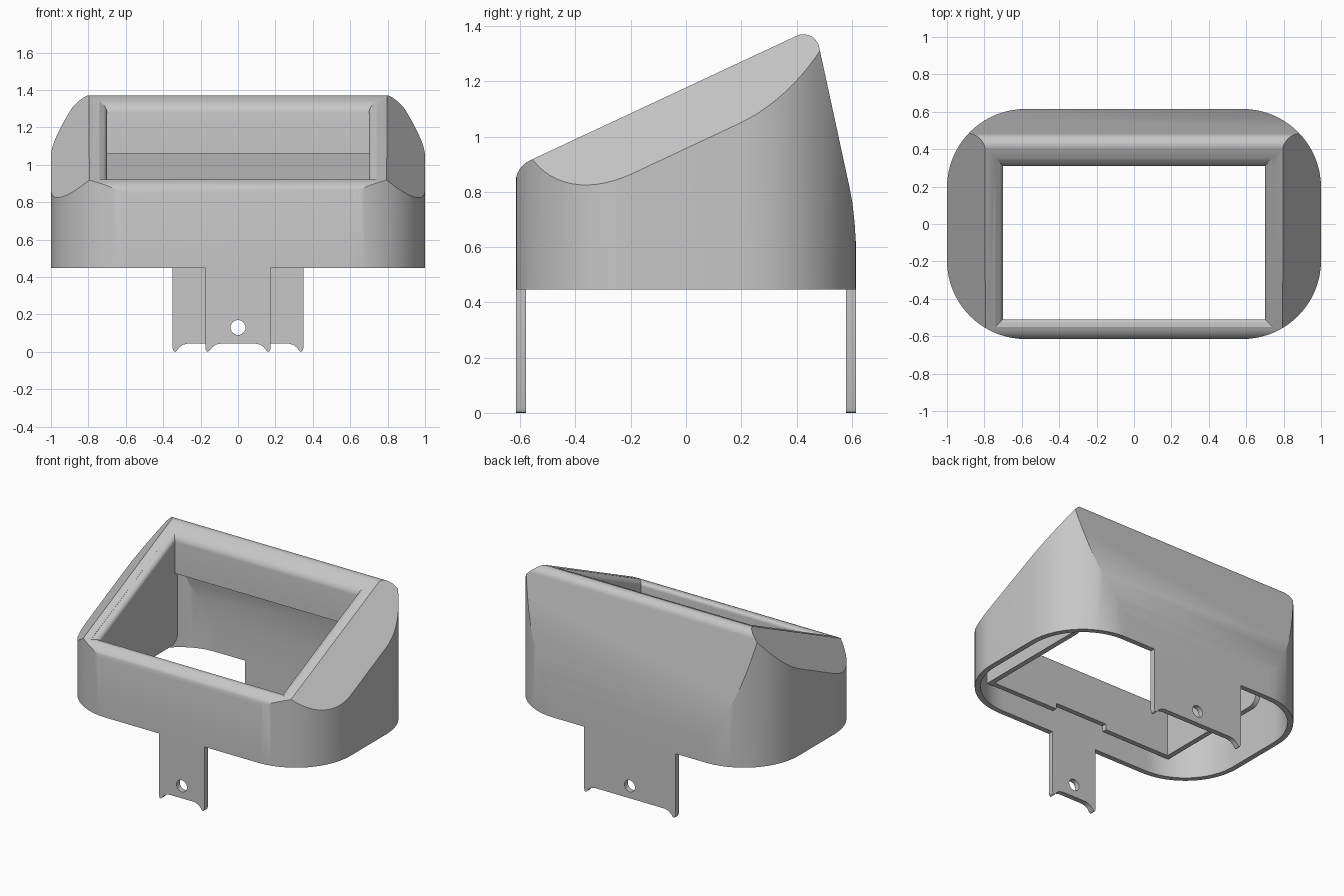
import bpy, bmesh, math
from mathutils import Vector

cube = bpy.data.objects.get("Cube")
if cube:
    bpy.data.objects.remove(cube, do_unlink=True)

grey = bpy.data.materials.new("light_grey")
grey.use_nodes = True
grey.diffuse_color = (0.57, 0.57, 0.57, 1)
grey.node_tree.nodes["Principled BSDF"].inputs["Base Color"].default_value = (0.57, 0.57, 0.57, 1)

WALL = 0.036      # shell thickness
BASE = 0.447      # underside of the housing
SLOPE = 0.469     # rise of the sloped top per unit of y


def top_z(y):
    return 1.173 + SLOPE * y


def finish(name, bm):
    bmesh.ops.recalc_face_normals(bm, faces=bm.faces)
    mesh = bpy.data.meshes.new(name)
    bm.to_mesh(mesh)
    bm.free()
    mesh.materials.append(grey)
    obj = bpy.data.objects.new(name, mesh)
    bpy.context.collection.objects.link(obj)
    return obj


def loft(name, loops):
    """Closed solid through a list of equal-length point loops."""
    bm = bmesh.new()
    rings = [[bm.verts.new(p) for p in loop] for loop in loops]
    n = len(rings[0])
    for a, b in zip(rings, rings[1:]):
        for i in range(n):
            bm.faces.new((a[i], a[(i + 1) % n], b[(i + 1) % n], b[i]))
    bm.faces.new(rings[0])
    bm.faces.new(rings[-1])
    return finish(name, bm)


def prism(name, pts, axis, a, b):
    """Extrude a 2D outline along an axis from a to b."""
    place = {"x": lambda p, d: (d, p[0], p[1]),
             "y": lambda p, d: (p[0], d, p[1]),
             "z": lambda p, d: (p[0], p[1], d)}[axis]
    return loft(name, [[place(p, d) for p in pts] for d in (a, b)])


def box(name, x, y, z):
    return prism(name, [(x[0], y[0]), (x[1], y[0]), (x[1], y[1]), (x[0], y[1])], "z", *z)


def boolean(obj, tool, operation):
    mod = obj.modifiers.new("cut", "BOOLEAN")
    mod.operation, mod.object, mod.solver = operation, tool, "EXACT"
    bpy.context.view_layer.update()
    mesh = bpy.data.meshes.new_from_object(obj.evaluated_get(bpy.context.evaluated_depsgraph_get()))
    obj.modifiers.clear()
    obj.data = mesh
    bpy.data.objects.remove(tool, do_unlink=True)


def arc(cx, cy, r, a0, a1, n):
    return [(cx + r * math.cos(math.radians(a0 + (a1 - a0) * i / n)),
             cy + r * math.sin(math.radians(a0 + (a1 - a0) * i / n))) for i in range(n + 1)]


def inset(pts, d):
    """Move a counter-clockwise outline inwards by d."""
    out = []
    for i, p in enumerate(pts):
        p, prev, nxt = Vector(p), Vector(pts[i - 1]), Vector(pts[(i + 1) % len(pts)])
        e1, e2 = (p - prev).normalized(), (nxt - p).normalized()
        n1, n2 = Vector((-e1.y, e1.x)), Vector((-e2.y, e2.x))
        out.append(tuple(p + (n1 + n2) * (d / (1 + n1.dot(n2)))))
    return out


def housing(name, d, bottom):
    """Rounded block trimmed by the side profile and the two side chamfers."""
    r = 0.42
    cx, cy = 1 - r, 0.615 - r
    plan = (arc(cx, cy, r, 0, 90, 20) + arc(-cx, cy, r, 90, 180, 20)
            + arc(-cx, -cy, r, 180, 270, 20) + arc(cx, -cy, r, 270, 360, 20))
    body = prism(name, inset(plan, d), "z", bottom, 1.6)
    # side profile: curved back, rounded peak, slope, rounded front lip
    back = [(0.617, -0.5), (0.617, 0.53), (0.615, 0.61), (0.610, 0.69), (0.602, 0.76), (0.592, 0.815)]
    peak = arc(0.425, 1.312, 0.058, 12, 115, 10)
    lip = arc(-0.527, 0.832, 0.09, 115, 180, 8)
    side = inset(back + peak + lip + [(-0.617, -0.5)], d)
    boolean(body, prism("profile", side, "x", -1.2, 1.2), "INTERSECT")
    # roof of two inclined planes that follow the slope
    roof = []
    for y in (-0.8, 0.8):
        z = top_z(y) - 1.55 * d
        roof.append([(-1.1, y, -0.5), (1.1, y, -0.5), (1.1, y, z - 0.324),
                     (0.6, y, z + 0.216), (-0.6, y, z + 0.216), (-1.1, y, z - 0.324)])
    boolean(body, loft("roof", roof), "INTERSECT")
    return body


# Hollow housing
shell = housing("housing", 0, BASE)
boolean(shell, housing("cavity", WALL, 0.2), "DIFFERENCE")

# Skirt that runs down from the opening, open low at the back
X, Y0, Y1 = 0.70, -0.51, 0.31
t = 0.035
outline = ([(Y0 - t, 0.57)] + arc(Y1 + t - 0.07, 0.64, 0.07, -90, 0, 6)
           + [(Y1 + t, top_z(Y1 + t) - 0.02), (Y0 - t, top_z(Y0 - t) - 0.02)])
skirt = prism("skirt", outline, "x", -X - t, X + t)
boolean(skirt, box("back_gap", (-X, X), (0, 0.5), (0.4, 1.06)), "DIFFERENCE")
boolean(skirt, box("front_notch", (-0.2, 0.2), (-0.7, -0.4), (0.4, 0.61)), "DIFFERENCE")
boolean(shell, skirt, "UNION")

# Opening with a rounded, mitred edge
R = 0.04
steps = [(0, -1.3)] + [(R * (1 - math.cos(a)), -R + R * math.sin(a))
                       for a in [math.radians(15 * i) for i in range(6)]] + [(R, 0.004), (R, 0.4)]
rings = []
for grow, lift in steps:
    xs, ya, yb = X + grow, Y0 - grow, Y1 + grow
    rings.append([(x, y, top_z(y) + lift) for x, y in ((-xs, ya), (xs, ya), (xs, yb), (-xs, yb))])
boolean(shell, loft("opening", rings), "DIFFERENCE")


# Mounting tabs with curled lower corners and a screw hole
def tab(name, half, y0, y1):
    horn = [(0, 0.02), (0.006, 0.004), (0.014, 0), (0.022, 0.006), (0.036, 0.024), (0.055, 0.038), (0.085, 0.045)]
    right = [(half - dx, z) for dx, z in horn]
    left = [(-x, z) for x, z in reversed(right)]
    obj = prism(name, [(half, BASE)] + right + left + [(-half, BASE)], "y", y0, y1)
    boolean(obj, prism("hole", arc(0, 0.13, 0.04, 0, 345, 23), "y", y0 - 0.1, y1 + 0.1), "DIFFERENCE")
    return obj


tabs = [tab("front_tab", 0.175, -0.615, -0.615 + WALL),
        tab("back_tab", 0.35, 0.615 - WALL, 0.615)]

# Smooth curved surfaces, keep edges crisp
for obj in [shell] + tabs:
    bpy.ops.object.select_all(action="DESELECT")
    obj.select_set(True)
    bpy.context.view_layer.objects.active = obj
    bpy.ops.object.shade_smooth_by_angle(angle=math.radians(25))
